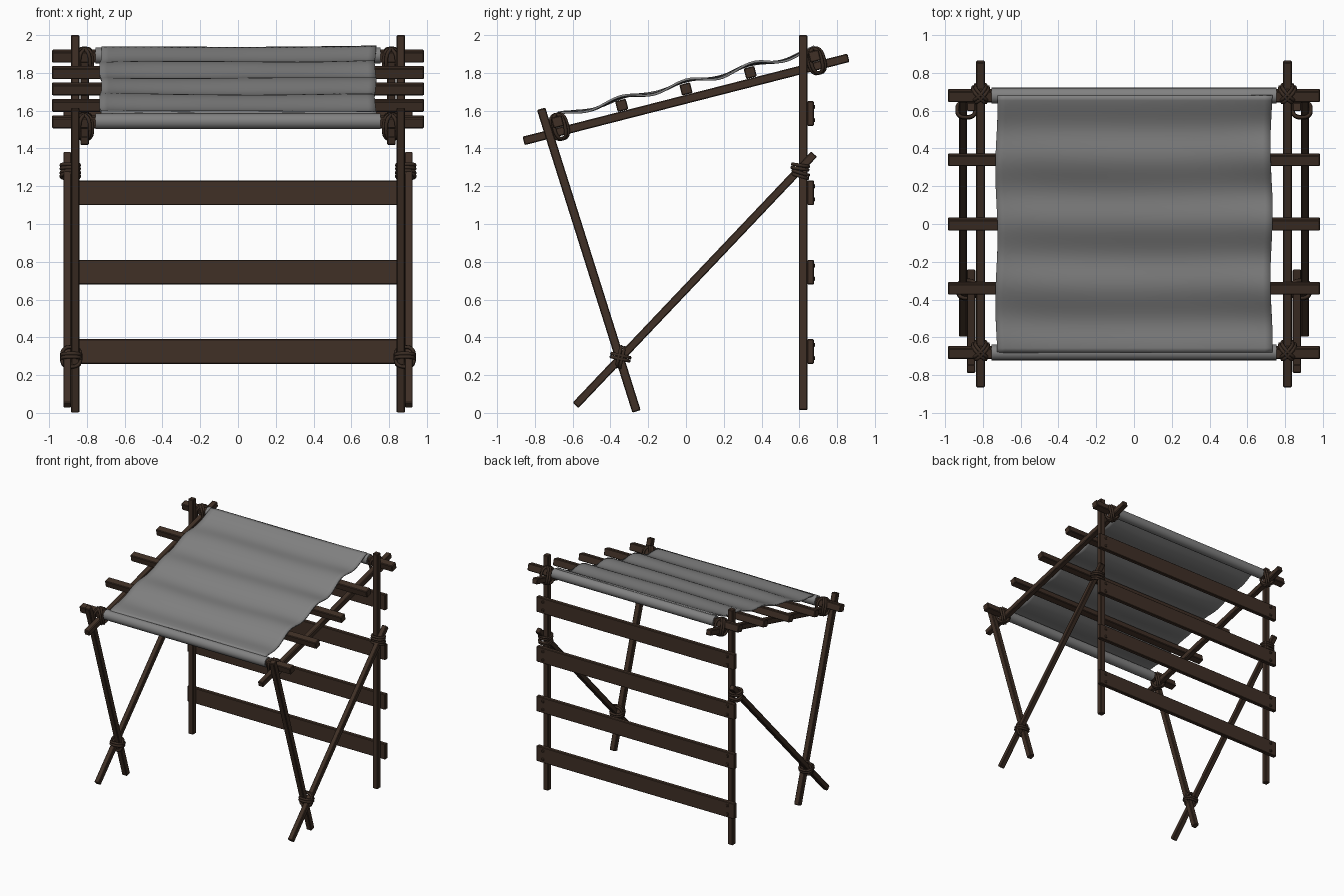
import bpy, bmesh, math, random
from mathutils import Vector, Matrix

if "Cube" in bpy.data.objects:
    bpy.data.objects.remove(bpy.data.objects["Cube"])

random.seed(4)

def mat(name, c):
    m = bpy.data.materials.new(name)
    m.diffuse_color = (*c, 1)
    m.use_nodes = True
    m.node_tree.nodes["Principled BSDF"].inputs["Base Color"].default_value = m.diffuse_color
    return m

WOOD = mat("dark wood", (0.050, 0.029, 0.019))
ROPE = mat("dark rope", (0.040, 0.024, 0.016))
CLOTH = mat("grey cloth", (0.22, 0.22, 0.22))
SLOPE = 0.256
TILT = math.atan(SLOPE)

def roof_z(y):
    return 1.715 + SLOPE * y

def make(name, bm, material, smooth=False):
    me = bpy.data.meshes.new(name)
    bmesh.ops.recalc_face_normals(bm, faces=bm.faces)
    bm.to_mesh(me)
    bm.free()
    me.materials.append(material)
    ob = bpy.data.objects.new(name, me)
    bpy.context.collection.objects.link(ob)
    if smooth:
        for p in me.polygons:
            p.use_smooth = True
    return ob

# Box beam from a to b; w is its size along 'side', h across
def beam(name, a, b, w, h, side=(1, 0, 0), bevel=0.005):
    a, b, s = Vector(a), Vector(b), Vector(side)
    d = (b - a).normalized()
    t = d.cross(s).normalized()
    rot = Matrix((s, t, d)).transposed().to_4x4()
    bm = bmesh.new()
    bmesh.ops.create_cube(bm, size=1)
    for v in bm.verts:
        v.co = Vector((v.co.x * w, v.co.y * h, v.co.z * (b - a).length))
    bmesh.ops.bevel(bm, geom=bm.edges[:], offset=bevel, segments=1, affect='EDGES')
    bmesh.ops.transform(bm, matrix=Matrix.Translation((a + b) / 2) @ rot, verts=bm.verts)
    return make(name, bm, WOOD)

# Rounded rope loop in the plane of u and v, repeated side by side
def lashing(name, c, u, v, ru, rv, turns=2, r=0.010, n=20, k=6):
    c, u, v = Vector(c), Vector(u).normalized(), Vector(v).normalized()
    nrm = u.cross(v).normalized()
    bm = bmesh.new()
    for t in range(turns):
        off = nrm * (t - (turns - 1) / 2) * r * 1.8
        rings = []
        for i in range(n):
            a = 2 * math.pi * i / n
            ca, sa = math.cos(a), math.sin(a)
            pu = math.copysign(abs(ca) ** 0.75, ca) * ru
            pv = math.copysign(abs(sa) ** 0.75, sa) * rv
            out = (u * ca + v * sa).normalized()
            rings.append([bm.verts.new(c + off + u * pu + v * pv +
                          out * r * math.cos(2 * math.pi * j / k) +
                          nrm * r * math.sin(2 * math.pi * j / k)) for j in range(k)])
        for i in range(n):
            p, q = rings[i], rings[(i + 1) % n]
            for j in range(k):
                bm.faces.new((p[j], q[j], q[(j + 1) % k], p[(j + 1) % k]))
    return make(name, bm, ROPE, True)

for s, tag in ((1, "right"), (-1, "left")):
    # Uprights, leaning front legs, braces and rafters
    beam(f"back_post_{tag}", (s * .862, .62, .015), (s * .862, .62, 2.0), .046, .046)
    leg_a, leg_b = Vector((s * .862, -.262, .008)), Vector((s * .862, -.767, 1.61))
    beam(f"front_leg_{tag}", leg_a, leg_b, .046, .046)
    br_a, br_b = Vector((s * .904, -.585, .04)), Vector((s * .904, .678, 1.37))
    beam(f"brace_{tag}", br_a, br_b, .042, .042)
    beam(f"rafter_{tag}", (s * .812, -.86, 1.44), (s * .812, .86, 1.88), .046, .046)

    # Lashing where the brace meets the back post
    for i, (dz, sl) in enumerate(((.022, -.15), (-.018, -.3))):
        lashing(f"post_lashing_{tag}_{i}", (s * .888, .605, 1.28 + dz),
                (1, 0, 0), (0, 1, sl), .048, .042, 2)
    # Crossed lashing where the brace meets the front leg
    d1, d2 = (leg_b - leg_a).normalized(), (br_b - br_a).normalized()
    for i, d in enumerate((d1 + d2, d1 - d2)):
        lashing(f"leg_lashing_{tag}_{i}", (s * .883, -.347, .295),
                (1, 0, 0), d, .050, .048 + .006 * (1 - i), 2)
    # Crossed lashings on the roof corners
    for y, end in ((.69, "back"), (-.67, "front")):
        c = (s * .812, y, roof_z(y) - .028)
        for i, q in enumerate((1, -1)):
            lashing(f"roof_lashing_{end}_{tag}_{i}", c, (1, q, q * SLOPE),
                    (0, -SLOPE, 1), .050, .066, 2)

# Crosswise roof poles
for i in range(5):
    y = (i - 2) * .34
    beam(f"roof_pole_{i}", (-.985, y, roof_z(y)), (.985, y, roof_z(y)), .058, .058,
         (0, math.cos(TILT), math.sin(TILT)))

# Back planks with nail heads
for i in range(4):
    z = .325 + i * .42
    beam(f"back_plank_{i}", (-.925, .66, z), (.925, .66, z), .13, .034, (0, 0, 1), .004)
    for x in (-.862, .862):
        for dz in (-.035, .035):
            beam(f"nail_{i}", (x, .67, z + dz), (x, .684, z + dz), .022, .022, bevel=.004)

# Cloth sheet sagging between the poles, more ruffled at its side edges
NX, NY = 36, 56
bm = bmesh.new()
grid = []
for j in range(NY + 1):
    y = -.68 + 1.36 * j / NY
    row = []
    for i in range(NX + 1):
        f = 2 * i / NX - 1
        edge = abs(f) ** 5
        x = f * (.728 + .006 * math.sin(9 * y + f))
        z = roof_z(y) + .031 + .014 * math.cos(2 * math.pi * y / .34 - .25 * f * f)
        z += edge * .006 * math.sin(17 * y + 2 * f) + .002 * math.sin(5 * x + 7 * y)
        row.append(bm.verts.new((x, y, z)))
    grid.append(row)
for j in range(NY):
    for i in range(NX):
        bm.faces.new((grid[j][i], grid[j][i + 1], grid[j + 1][i + 1], grid[j + 1][i]))
cloth = make("canopy_cloth", bm, CLOTH, True)
mod = cloth.modifiers.new("thickness", 'SOLIDIFY')
mod.thickness = .012
mod.offset = 0

# Cloth rolled round the end poles
for y, end in ((.68, "back"), (-.68, "front")):
    bm = bmesh.new()
    bmesh.ops.create_cone(bm, cap_ends=True, segments=16, radius1=.042, radius2=.042, depth=1.51)
    bmesh.ops.transform(bm, matrix=Matrix.Translation((0, y, roof_z(y) + .003)) @
                        Matrix.Rotation(math.pi / 2, 4, 'Y'), verts=bm.verts)
    roll = make(f"cloth_roll_{end}", bm, CLOTH, True)
    for p in roll.data.polygons:
        p.use_smooth = len(p.vertices) == 4
